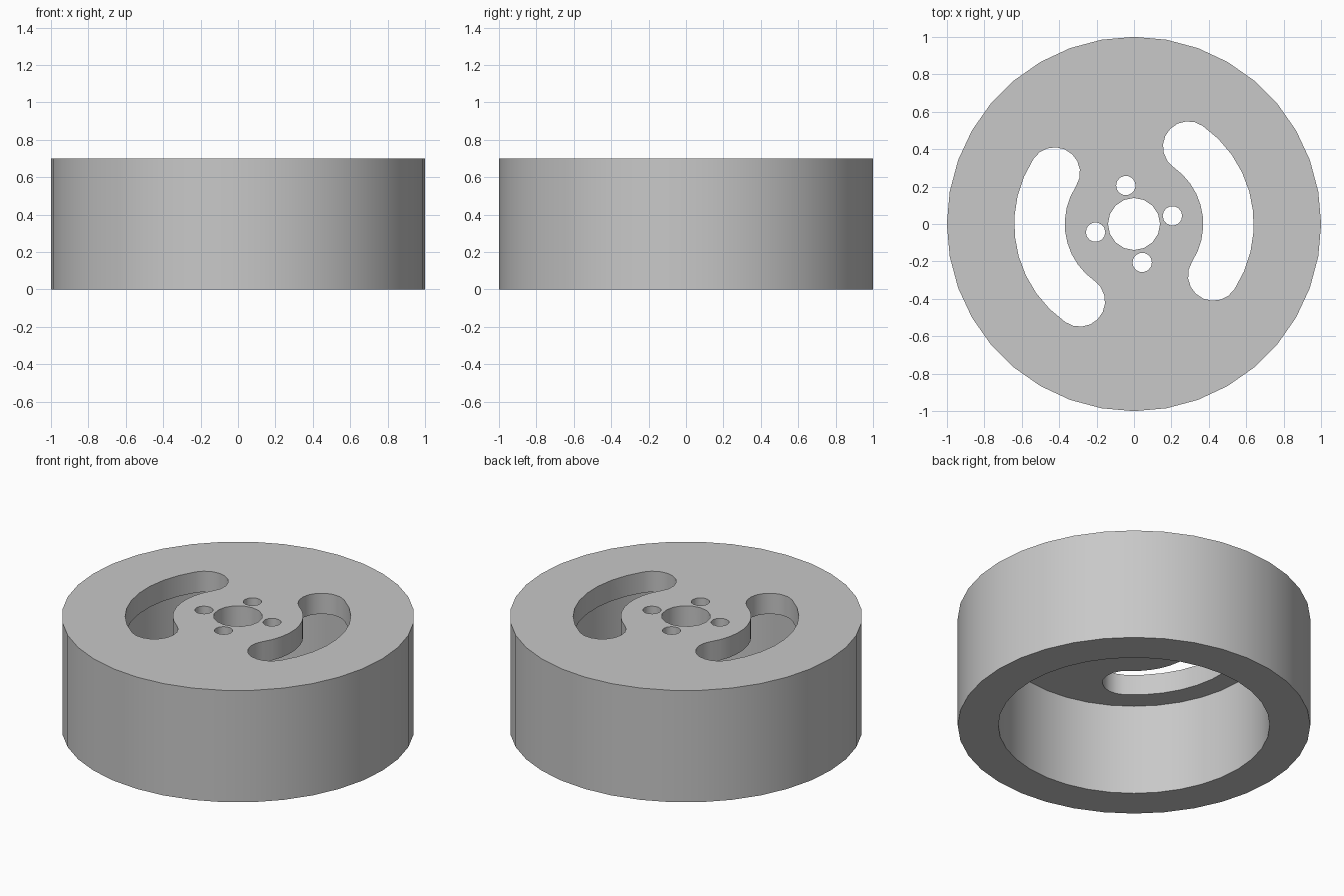
import bpy
import bmesh
from math import cos, sin, radians, tau

cube = bpy.data.objects.get("Cube")
if cube:
    bpy.data.objects.remove(cube, do_unlink=True)

HEIGHT = 0.7
CEILING = 0.57      # underside of the top plate

grey = bpy.data.materials.new("plain grey")
grey.use_nodes = True
grey.diffuse_color = (0.58, 0.58, 0.58, 1)
grey.node_tree.nodes["Principled BSDF"].inputs["Base Color"].default_value = grey.diffuse_color


def arc(radius, start, end, steps, centre=(0, 0)):
    """Points along an arc, angles in degrees, both ends included."""
    angles = [radians(start + (end - start) * i / steps) for i in range(steps + 1)]
    return [(centre[0] + radius * cos(a), centre[1] + radius * sin(a)) for a in angles]


def circle(radius, sides, centre=(0, 0)):
    return arc(radius, 0, 360, sides, centre)[:-1]


def polar(radius, degrees):
    return radius * cos(radians(degrees)), radius * sin(radians(degrees))


def curved_slot(start, end, mid=0.505, half=0.135):
    """Outline of a round-ended slot that follows an arc about the centre."""
    outer = arc(mid + half, start, end, 9)
    end_cap = arc(half, end, end + 180, 9, polar(mid, end))[1:-1]
    inner = arc(mid - half, end, start, 9)
    start_cap = arc(half, start + 180, start + 360, 9, polar(mid, start))[1:-1]
    return outer + end_cap + inner + start_cap


def prisms(name, outlines, bottom, top):
    """One object made of upright prisms over the given outlines."""
    bm = bmesh.new()
    for outline in outlines:
        low = [bm.verts.new((x, y, bottom)) for x, y in outline]
        high = [bm.verts.new((x, y, top)) for x, y in outline]
        bm.faces.new(low[::-1])
        bm.faces.new(high)
        for i in range(len(low)):
            j = (i + 1) % len(low)
            bm.faces.new((low[i], low[j], high[j], high[i]))
    mesh = bpy.data.meshes.new(name)
    bm.to_mesh(mesh)
    bm.free()
    mesh.materials.append(grey)
    obj = bpy.data.objects.new(name, mesh)
    bpy.context.collection.objects.link(obj)
    return obj


# Solid drum
drum = prisms("wheel_drum", [circle(1, 36)], 0, HEIGHT)

# Hollow underside
cavity = prisms("cavity_cutter", [circle(0.77, 36)], -0.1, CEILING)

# Openings through the top plate: centre bore, four bolt holes, two curved slots
openings = [circle(0.139, 16)]
openings += [circle(0.052, 14, polar(0.21, 12 + 90 * k)) for k in range(4)]
openings += [curved_slot(-33 + turn, 55 + turn) for turn in (0, 180)]
holes = prisms("opening_cutter", openings, CEILING - 0.1, HEIGHT + 0.1)

# Cut the drum, then discard the cutters
bpy.ops.object.select_all(action='DESELECT')
bpy.context.view_layer.objects.active = drum
drum.select_set(True)
for cutter in (cavity, holes):
    cutter.hide_render = True
    cut = drum.modifiers.new(cutter.name, 'BOOLEAN')
    cut.operation = 'DIFFERENCE'
    cut.solver = 'EXACT'
    cut.object = cutter
    bpy.ops.object.modifier_apply(modifier=cut.name)
    bpy.data.objects.remove(cutter, do_unlink=True)

# Smooth round walls with sharp rims
bpy.ops.object.shade_smooth_by_angle(angle=radians(40))
